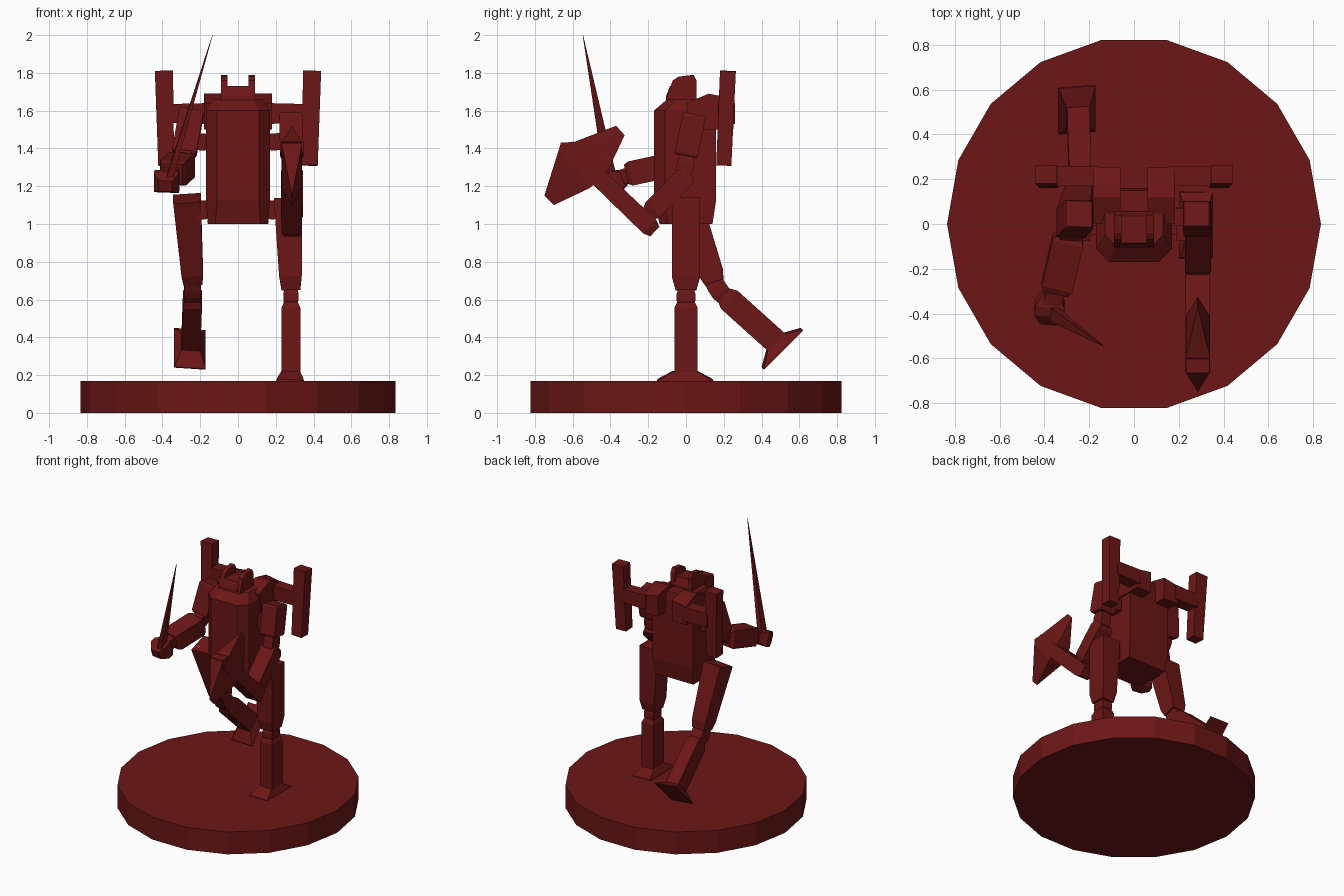
import bpy, bmesh, math
from mathutils import Vector as V

red = bpy.data.materials.new("dark_red")
red.diffuse_color = (0.15, 0.008, 0.008, 1)


def finish(name, bm):
    bmesh.ops.recalc_face_normals(bm, faces=bm.faces)
    me = bpy.data.meshes.new(name)
    bm.to_mesh(me)
    bm.free()
    me.materials.append(red)
    ob = bpy.data.objects.new(name, me)
    bpy.context.collection.objects.link(ob)
    return ob


def loft(name, rings):
    """Skin a stack of equal-length loops and cap both ends."""
    bm = bmesh.new()
    loops = [[bm.verts.new(p) for p in r] for r in rings]
    for a, b in zip(loops, loops[1:]):
        n = len(a)
        for i in range(n):
            j = (i + 1) % n
            bm.faces.new((a[i], a[j], b[j], b[i]))
    bm.faces.new(loops[0])
    bm.faces.new(loops[-1])
    return finish(name, bm)


def beam(name, p0, p1, sections, side=(1, 0, 0)):
    """Rectangular beam from p0 to p1; sections are (t, half width, half depth)."""
    p0, p1 = V(p0), V(p1)
    w = (p1 - p0).normalized()
    u = V(side)
    u = (u - w * u.dot(w)).normalized()
    v = w.cross(u)
    return loft(name, [[p0.lerp(p1, t) + u * a * i + v * b * j
                        for i, j in ((-1, -1), (1, -1), (1, 1), (-1, 1))]
                       for t, a, b in sections])


def hull(name, pts):
    bm = bmesh.new()
    for p in pts:
        bm.verts.new(p)
    bmesh.ops.convex_hull(bm, input=bm.verts)
    bmesh.ops.dissolve_limit(bm, angle_limit=0.02, verts=bm.verts, edges=bm.edges)
    return finish(name, bm)


def chamfered(a, b, c=0.12, k=0.75):
    return [(0, a * k, b * k), (c, a, b), (1 - c, a, b), (1, a * k, b * k)]


# Round base, 18 sides
loft("base", [[(0.835 * math.cos(math.tau * i / 18), 0.835 * math.sin(math.tau * i / 18), z)
               for i in range(18)] for z in (0, 0.17)])


# Torso with chamfered front corners and sloped top
def torso_ring(x, front, back, cut, z):
    return [(-x, front + cut, z), (-x + cut, front, z), (x - cut, front, z),
            (x, front + cut, z), (x, back, z), (-x, back, z)]


loft("torso", [torso_ring(0.16, -0.14, 0.14, 0.04, 1.0), torso_ring(0.17, -0.17, 0.16, 0.06, 1.13),
               torso_ring(0.17, -0.17, 0.16, 0.06, 1.60), torso_ring(0.13, -0.10, 0.15, 0.05, 1.66)])

# Head with raised side plates
beam("head", (0, -0.025, 1.6), (0, -0.025, 1.73), [(0, 0.065, 0.08), (0.6, 0.065, 0.08), (1, 0.065, 0.06)])
head_side = [(-0.11, 1.61), (-0.10, 1.68), (-0.07, 1.76), (-0.04, 1.78),
             (0.04, 1.79), (0.055, 1.76), (0.055, 1.61)]
for s, label in ((1, "left"), (-1, "right")):
    loft("head_plate_" + label, [[(s * x, y, z) for y, z in head_side] for x in (0.055, 0.09)])

    # Back unit: shoulder block, cross arm and upright post
    loft("back_block_" + label, [[(s * x, y, z) for y, z in
         ((0.0, 1.64), (0.12, 1.69), (0.17, 1.68), (0.255, 1.64 + d), (0.25, 1.5), (0.03, 1.5))]
         for x, d in ((0.06, 0.02), (0.18, 0))])
    beam("back_arm_" + label, (s * 0.16, 0.215, 1.585), (s * 0.36, 0.215, 1.585),
         [(0, 0.045, 0.055), (1, 0.045, 0.05)], side=(0, 1, 0))
    beam("back_post_" + label, (s * 0.38, 0.20, 1.31), (s * 0.392, 0.222, 1.81),
         [(0, 0.042, 0.04), (1, 0.048, 0.042)])

    # Shoulder and hip pegs
    beam("shoulder_peg_" + label, (s * 0.14, 0.03, 1.43), (s * 0.26, 0.03, 1.44),
         chamfered(0.04, 0.045, 0.3, 0.7), side=(0, 1, 0))
    beam("hip_peg_" + label, (s * 0.13, 0.0, 1.07), (s * 0.25, 0.0, 1.08),
         chamfered(0.05, 0.05, 0.35, 0.65), side=(0, 1, 0))

# Left arm, bent downward and forward
beam("left_upper_arm", (0.28, 0.045, 1.58), (0.285, 0.0, 1.36), chamfered(0.062, 0.062, 0.06, 0.9))
beam("left_elbow", (0.285, 0.01, 1.38), (0.285, -0.02, 1.22), chamfered(0.04, 0.045, 0.35))
beam("left_forearm", (0.285, 0.015, 1.27), (0.285, -0.20, 1.05), chamfered(0.058, 0.055))

# Axe: square haft with a sharp wing on each side
AX = 0.285
beam("axe_haft", (AX, -0.165, 0.96), (AX, -0.63, 1.405),
     [(0, 0.04, 0.035), (0.06, 0.055, 0.05), (1, 0.055, 0.045)])


def axe_wing(name, root, edge):
    hull(name, [(AX + d, y, z) for y, z in root for d in (-0.053, 0.053)] + [(AX, y, z) for y, z in edge])


axe_wing("axe_upper_wing", ((-0.59, 1.435), (-0.41, 1.29), (-0.63, 1.40), (-0.45, 1.24)),
         ((-0.37, 1.52), (-0.325, 1.47)))
axe_wing("axe_lower_wing", ((-0.665, 1.42), (-0.51, 1.19), (-0.62, 1.42), (-0.46, 1.23)),
         ((-0.75, 1.15), (-0.70, 1.10)))
hull("axe_tip", [(AX + d, y, z) for d in (-0.053, 0.053) for y, z in
     ((-0.59, 1.435), (-0.66, 1.36), (-0.665, 1.43), (-0.5, 1.25))])

# Right arm reaching forward with a sword
beam("right_upper_arm", (-0.245, 0.045, 1.60), (-0.285, 0.0, 1.37), chamfered(0.065, 0.065, 0.06, 0.9))
beam("right_elbow", (-0.28, 0.01, 1.40), (-0.295, -0.08, 1.30), chamfered(0.042, 0.045, 0.35))
beam("right_forearm", (-0.29, -0.05, 1.32), (-0.35, -0.305, 1.265), chamfered(0.07, 0.065, 0.1, 0.8))
beam("right_wrist", (-0.35, -0.29, 1.265), (-0.375, -0.38, 1.235), [(0, 0.04, 0.04), (1, 0.04, 0.04)])
beam("right_hand", (-0.37, -0.31, 1.25), (-0.385, -0.44, 1.20), chamfered(0.066, 0.055, 0.35, 0.55))
beam("sword_blade", (-0.37, -0.395, 1.22), (-0.135, -0.546, 2.0), [(0, 0.018, 0.034), (1, 0.001, 0.001)])

# Left leg standing straight
beam("left_thigh", (0.265, 0, 1.14), (0.28, 0, 0.65), [(0, 0.075, 0.075), (0.85, 0.06, 0.075), (1, 0.05, 0.055)])
beam("left_knee", (0.28, 0, 0.66), (0.28, 0, 0.56),
     [(0, 0.035, 0.04), (0.3, 0.04, 0.05), (0.65, 0.04, 0.05), (1, 0.03, 0.035)])
beam("left_shin", (0.28, 0, 0.59), (0.28, 0, 0.18), [(0, 0.035, 0.045), (0.08, 0.05, 0.062), (1, 0.05, 0.062)])
beam("left_foot", (0.277, -0.005, 0.165), (0.28, -0.005, 0.22),
     [(0, 0.075, 0.15), (0.2, 0.073, 0.145), (1, 0.05, 0.065)])

# Right leg lifted behind
beam("right_thigh", (-0.27, 0.0, 1.135), (-0.238, 0.15, 0.69),
     [(0, 0.073, 0.078), (0.88, 0.057, 0.066), (1, 0.05, 0.05)])
beam("right_knee", (-0.24, 0.14, 0.70), (-0.24, 0.205, 0.605),
     [(0, 0.04, 0.045), (0.3, 0.045, 0.05), (0.7, 0.045, 0.05), (1, 0.035, 0.04)])
beam("right_shin", (-0.24, 0.20, 0.625), (-0.25, 0.50, 0.355),
     [(0, 0.04, 0.045), (0.1, 0.05, 0.065), (1, 0.05, 0.065)])
beam("right_foot", (-0.25, 0.475, 0.375), (-0.255, 0.512, 0.338),
     [(0, 0.052, 0.066), (0.9, 0.083, 0.145), (1, 0.084, 0.147)])
